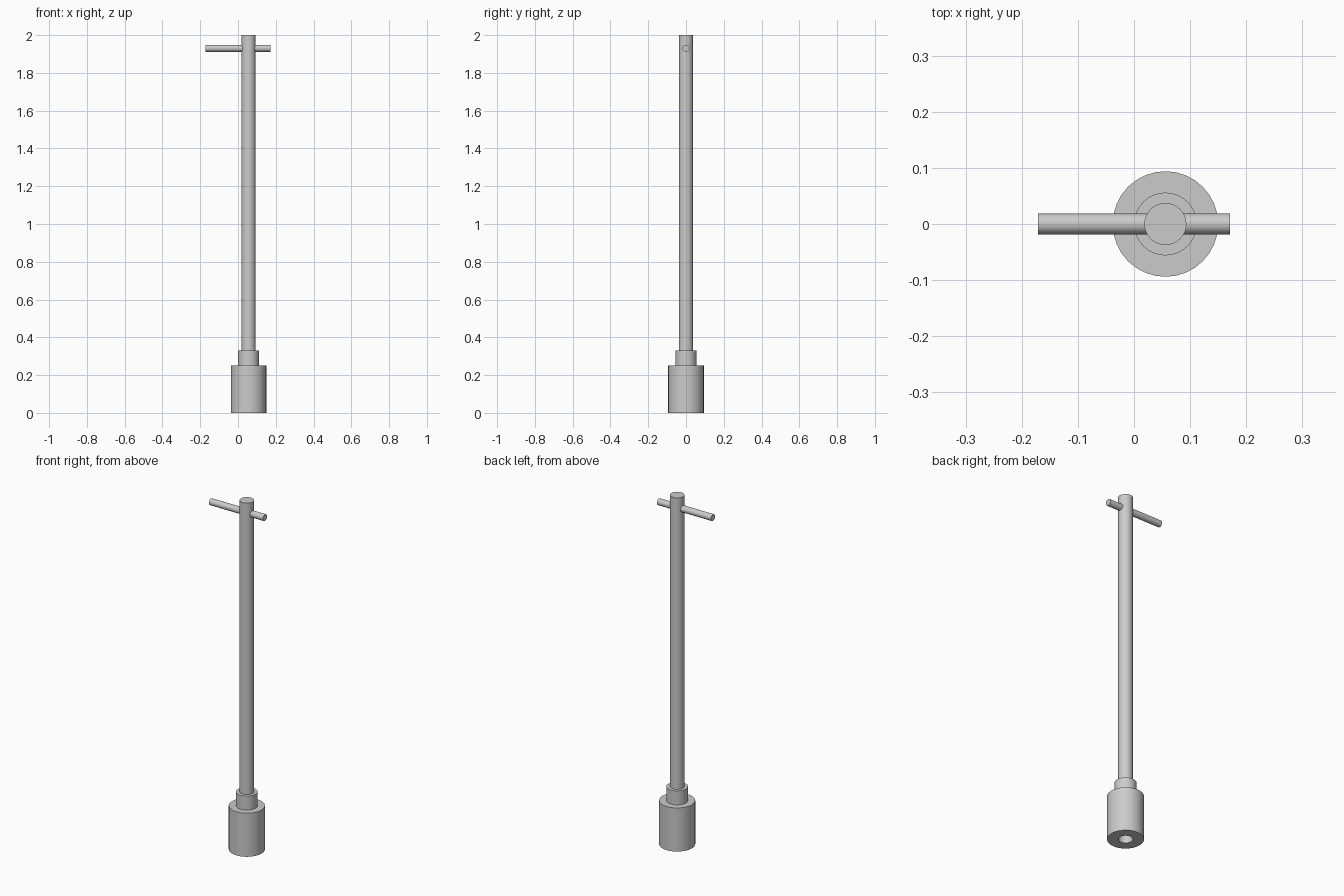
import bpy, bmesh, math
from mathutils import Matrix

if "Cube" in bpy.data.objects:
    bpy.data.objects.remove(bpy.data.objects["Cube"])

AXIS_X = 0.056


def lathe(name, profile, sides, matrix, closed=False):
    """Spin (radius, height) points about local z; radius 0 makes a pole."""
    bm = bmesh.new()
    rings = []
    for r, z in profile:
        n = 1 if r == 0 else sides
        rings.append([bm.verts.new((r * math.cos(2 * math.pi * i / sides),
                                    r * math.sin(2 * math.pi * i / sides), z))
                      for i in range(n)])
    pairs = list(zip(rings, rings[1:]))
    if closed:
        pairs.append((rings[-1], rings[0]))
    for a, b in pairs:
        for i in range(sides):
            j = (i + 1) % sides
            quad = [a[i % len(a)], a[j % len(a)], b[j % len(b)], b[i % len(b)]]
            bm.faces.new(list(dict.fromkeys(quad)))
    bmesh.ops.recalc_face_normals(bm, faces=bm.faces)
    mesh = bpy.data.meshes.new(name)
    bm.to_mesh(mesh)
    bm.free()
    ob = bpy.data.objects.new(name, mesh)
    ob.matrix_world = matrix
    bpy.context.collection.objects.link(ob)
    bpy.ops.object.select_all(action='DESELECT')
    ob.select_set(True)
    bpy.context.view_layer.objects.active = ob
    bpy.ops.object.shade_smooth_by_angle(angle=math.radians(30))
    return ob


upright = Matrix.Translation((AXIS_X, 0, 0))

# Stepped socket with an open bore in its underside
lathe("socket", [(0, 0.25), (0.037, 0.25), (0.037, 0), (0.094, 0), (0.094, 0.25),
                 (0.056, 0.25), (0.056, 0.33), (0, 0.33)], 32, upright)

# Long shaft standing in the collar
lathe("shaft", [(0, 0.26), (0.0375, 0.26), (0.0375, 2.0), (0, 2.0)], 32, upright)

# Sliding cross handle through the top of the shaft
sideways = Matrix.Translation((0, 0, 1.93)) @ Matrix.Rotation(math.pi / 2, 4, 'Y')
lathe("cross_handle", [(0, -0.171), (0.0185, -0.171), (0.0185, 0.171), (0, 0.171)],
      32, sideways)
